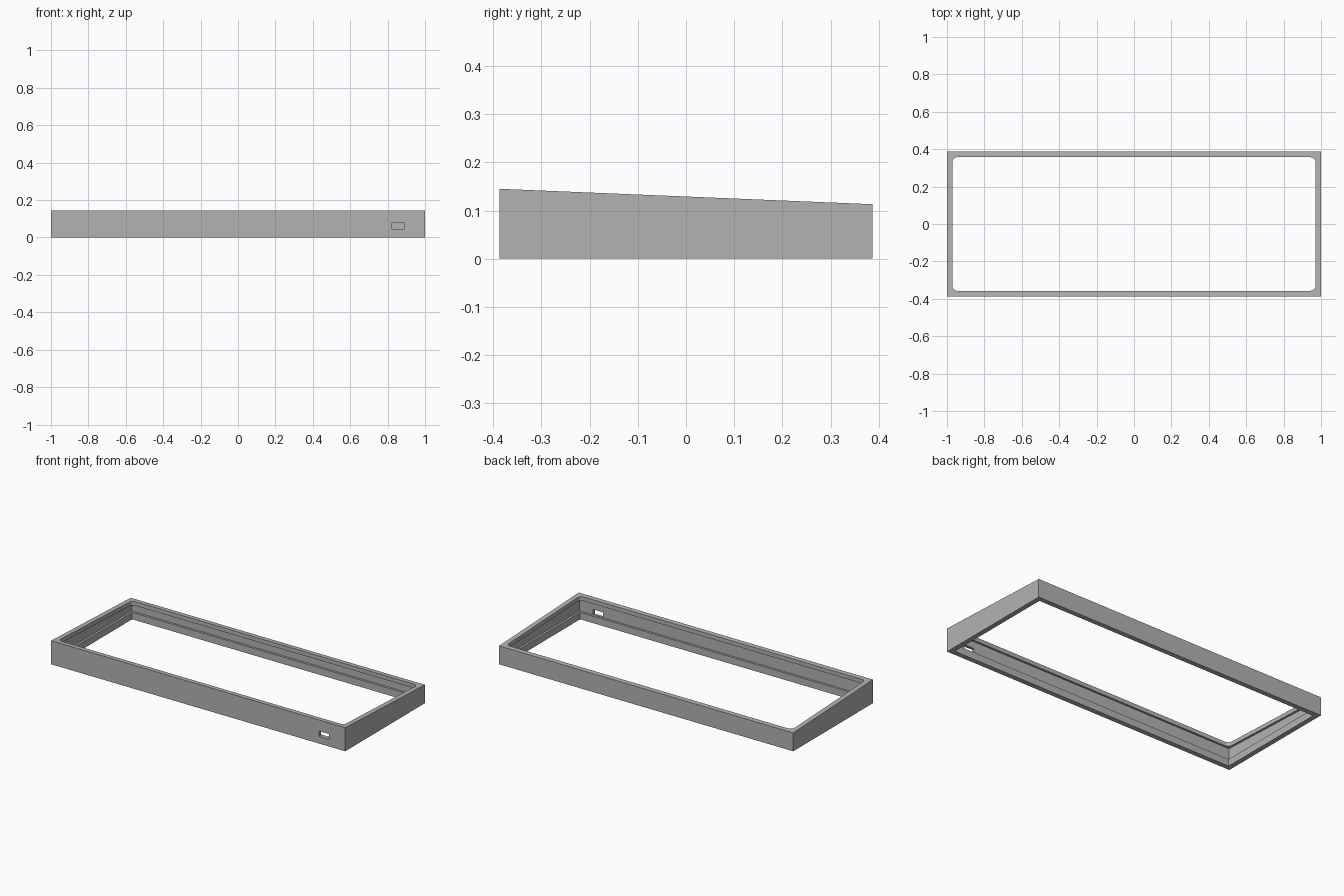
import bpy, bmesh, math

cube = bpy.data.objects.get("Cube")
if cube:
    bpy.data.objects.remove(cube, do_unlink=True)

grey = bpy.data.materials.new("plain grey")
grey.use_nodes = True
colour = (0.45, 0.45, 0.45, 1)
grey.diffuse_color = colour
grey.node_tree.nodes["Principled BSDF"].inputs["Base Color"].default_value = colour

HALF_X, HALF_Y = 1.0, 0.387
STEPS = 6


def top_height(y):
    """Height of the sloping top, higher at the front."""
    return 0.129 - y * 0.0413


def floor(y):
    return 0.0


def ledge(y):
    return 0.043


def lip_bottom(y):
    return top_height(y) - 0.025


def ring(bm, inset, radius, height):
    """Rectangular loop with rounded corners at a given height rule."""
    verts = []
    hx, hy = HALF_X - inset - radius, HALF_Y - inset - radius
    for corner, (sx, sy) in enumerate([(1, 1), (-1, 1), (-1, -1), (1, -1)]):
        for i in range(STEPS + 1):
            a = math.pi / 2 * (corner + i / STEPS)
            x = sx * hx + radius * math.cos(a)
            y = sy * hy + radius * math.sin(a)
            verts.append(bm.verts.new((x, y, height(y))))
    return verts


# Frame: closed wall section with a top lip, a recess and a lower ledge
bm = bmesh.new()
section = [
    (0, 0, floor), (0, 0, top_height),
    (0.03, 0.025, top_height), (0.03, 0.025, lip_bottom),
    (0.017, 0, lip_bottom), (0.017, 0, ledge),
    (0.03, 0, ledge), (0.03, 0, floor),
]
rings = [ring(bm, *s) for s in section]
for k, low in enumerate(rings):
    high = rings[(k + 1) % len(rings)]
    for i in range(len(low)):
        j = (i + 1) % len(low)
        bm.faces.new((low[i], low[j], high[j], high[i]))
bmesh.ops.remove_doubles(bm, verts=bm.verts, dist=0.00001)
bmesh.ops.recalc_face_normals(bm, faces=bm.faces)
mesh = bpy.data.meshes.new("case_frame")
bm.to_mesh(mesh)
bm.free()
frame = bpy.data.objects.new("case_frame", mesh)
bpy.context.collection.objects.link(frame)
mesh.materials.append(grey)

# Cable slot through the front wall
bpy.ops.mesh.primitive_cube_add(size=1, location=(0.857, -HALF_Y, 0.061))
cutter = bpy.context.object
cutter.name = "slot_cutter"
cutter.scale = (0.068, 0.1, 0.032)
cutter.data.materials.append(grey)
cutter.hide_render = True
cutter.hide_set(True)
cut = frame.modifiers.new("cable_slot", "BOOLEAN")
cut.operation = "DIFFERENCE"
cut.solver = "EXACT"
cut.object = cutter

# Smooth only the rounded inner corners
bpy.ops.object.select_all(action="DESELECT")
frame.select_set(True)
bpy.context.view_layer.objects.active = frame
bpy.ops.object.modifier_apply(modifier="cable_slot")
bpy.data.objects.remove(cutter, do_unlink=True)
bpy.ops.object.shade_smooth_by_angle(angle=math.radians(30))
